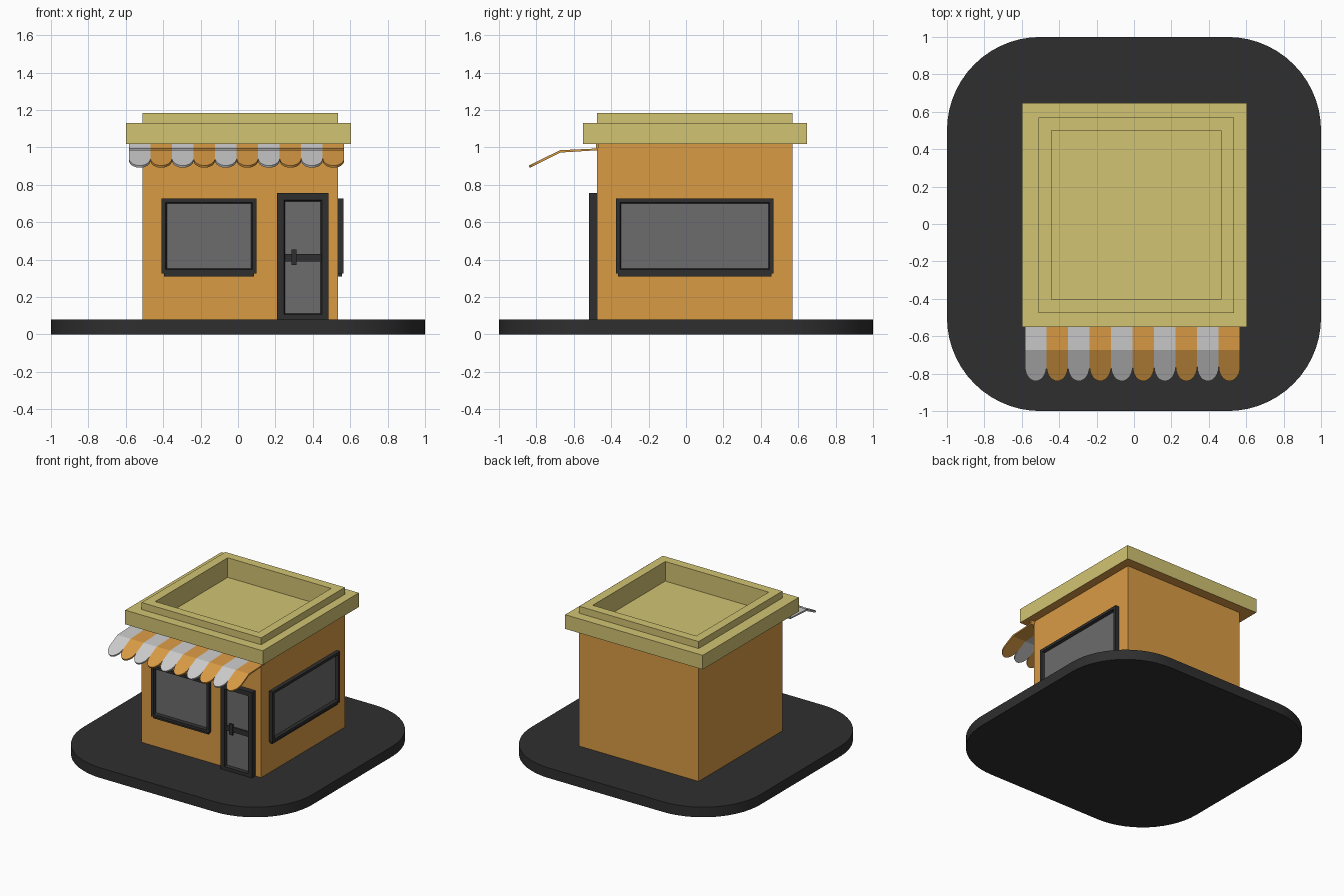
import bpy, bmesh, math

if "Cube" in bpy.data.objects:
    bpy.data.objects.remove(bpy.data.objects["Cube"])


def material(name, rgb):
    m = bpy.data.materials.new(name)
    m.diffuse_color = (*rgb, 1)
    m.use_nodes = True
    m.node_tree.nodes["Principled BSDF"].inputs["Base Color"].default_value = m.diffuse_color
    return m


ORANGE = material("orange", (0.70, 0.33, 0.06))
YELLOW = material("yellow", (0.64, 0.55, 0.17))
DARK = material("charcoal", (0.028, 0.028, 0.028))
GLASS = material("glass", (0.15, 0.15, 0.15))
WHITE = material("white", (0.55, 0.55, 0.55))


def finish(name, bm, mats, recalc=True):
    if recalc:
        bmesh.ops.recalc_face_normals(bm, faces=bm.faces[:])
    me = bpy.data.meshes.new(name)
    bm.to_mesh(me)
    bm.free()
    for m in mats:
        me.materials.append(m)
    ob = bpy.data.objects.new(name, me)
    bpy.context.collection.objects.link(ob)
    return ob


def smooth(ob):
    bpy.ops.object.select_all(action='DESELECT')
    ob.select_set(True)
    bpy.context.view_layer.objects.active = ob
    bpy.ops.object.shade_smooth_by_angle(angle=math.radians(30))


def up(u, v, d):
    return (u, v, d)


def on_front(u, v, d):
    return (u, -0.475 - d, v)


def on_right(u, v, d):
    return (0.535 + d, u, v)


def rings(name, levels, mats, place=up, closed=False, bottom_mat=0):
    """Rectangles (u0, u1, v0, v1, depth) joined in order, capped or closed into a frame."""
    bm = bmesh.new()
    loops = [[bm.verts.new(place(u, v, d)) for u, v in ((a, c), (b, c), (b, e), (a, e))]
             for a, b, c, e, d in levels]
    pairs = list(zip(loops, loops[1:]))
    if closed:
        pairs.append((loops[-1], loops[0]))
    else:
        bm.faces.new(loops[0]).material_index = bottom_mat
        bm.faces.new(loops[-1])
    for p, q in pairs:
        for i in range(4):
            j = (i + 1) % 4
            bm.faces.new((p[i], p[j], q[j], q[i]))
    return finish(name, bm, mats)


def box(name, u0, u1, v0, v1, d0, d1, mat, place=up):
    return rings(name, [(u0, u1, v0, v1, d0), (u0, u1, v0, v1, d1)], [mat], place)


def inset(r, t):
    return (r[0] + t, r[1] - t, r[2] + t, r[3] - t)


def framed_glass(name, r, border, depth, place):
    inner, lip = inset(r, border), inset(r, border + 0.007)
    rings(name + "_frame", [(*r, 0), (*r, depth), (*inner, depth), (*lip, depth - 0.02), (*lip, 0)],
          [DARK], place, closed=True)
    box(name + "_glass", *inset(r, border + 0.003), 0, depth - 0.021, GLASS, place)


# Rounded ground slab
bm = bmesh.new()
bmesh.ops.create_cube(bm, size=1)
for v in bm.verts:
    v.co = (v.co.x * 2, v.co.y * 2, 0.04 + v.co.z * 0.08)
corners = [e for e in bm.edges if abs(e.verts[0].co.z - e.verts[1].co.z) > 0.05]
bmesh.ops.bevel(bm, geom=corners, offset=0.5, segments=14, profile=0.5, affect='EDGES')
smooth(finish("ground_slab", bm, [DARK]))

# Walls
WALL = (-0.51, 0.535, -0.475, 0.57)
box("walls", *WALL, 0.08, 1.02, ORANGE)

# Cornice, parapet and sunken roof deck
EAVE, DECK = (-0.6, 0.603, -0.552, 0.648), inset(WALL, 0.07)
rings("roof", [(*EAVE, 1.018), (*EAVE, 1.13), (*WALL, 1.13), (*WALL, 1.185),
               (*DECK, 1.185), (*DECK, 1.03)], [YELLOW, ORANGE], bottom_mat=1)

# Windows with sills
for name, u0, u1, place in (("front_window", -0.408, 0.098, on_front),
                            ("side_window", -0.375, 0.468, on_right)):
    framed_glass(name, (u0, u1, 0.325, 0.727), 0.021, 0.03, place)
    box(name + "_sill", u0 + 0.012, u1 - 0.012, 0.31, 0.325, 0, 0.022, DARK, place)

# Door with push bar and handle
framed_glass("door", (0.209, 0.485, 0.07, 0.755), 0.036, 0.043, on_front)
box("door_bar", 0.25, 0.445, 0.39, 0.43, 0.015, 0.032, DARK, on_front)
box("door_handle", 0.285, 0.313, 0.37, 0.455, 0.03, 0.042, DARK, on_front)

# Striped awning with scalloped edge
N, X0, X1 = 10, -0.583, 0.568
W = (X1 - X0) / N
FOLD_Y, FOLD_Z, SLOPE, STRAIGHT_Y, ROUND = -0.674, 0.985, 0.494, -0.762, 0.078
bm = bmesh.new()


def slope_point(x, y):
    return (x, y, FOLD_Z - (FOLD_Y - y) * SLOPE)


for i in range(N):
    a, b = X0 + i * W, X0 + (i + 1) * W
    arc = [slope_point((a + b) / 2 - W / 2 * math.cos(t), STRAIGHT_Y - ROUND * math.sin(t))
           for t in (math.pi * k / 12 for k in range(13))]
    back = [(-0.48, 1.017), (-0.48, 0.994), (FOLD_Y, FOLD_Z)]
    polys = [[(a, *p), (a, *q), (b, *q), (b, *p)] for p, q in zip(back, back[1:])]
    polys.append([(a, *back[2])] + arc + [(b, *back[2])])
    for poly in polys:
        bm.faces.new([bm.verts.new(p) for p in poly]).material_index = i % 2
bmesh.ops.remove_doubles(bm, verts=bm.verts[:], dist=0.0005)
awning = finish("awning", bm, [WHITE, ORANGE], recalc=False)
mod = awning.modifiers.new("thickness", 'SOLIDIFY')
mod.thickness = 0.013
mod.offset = -1
